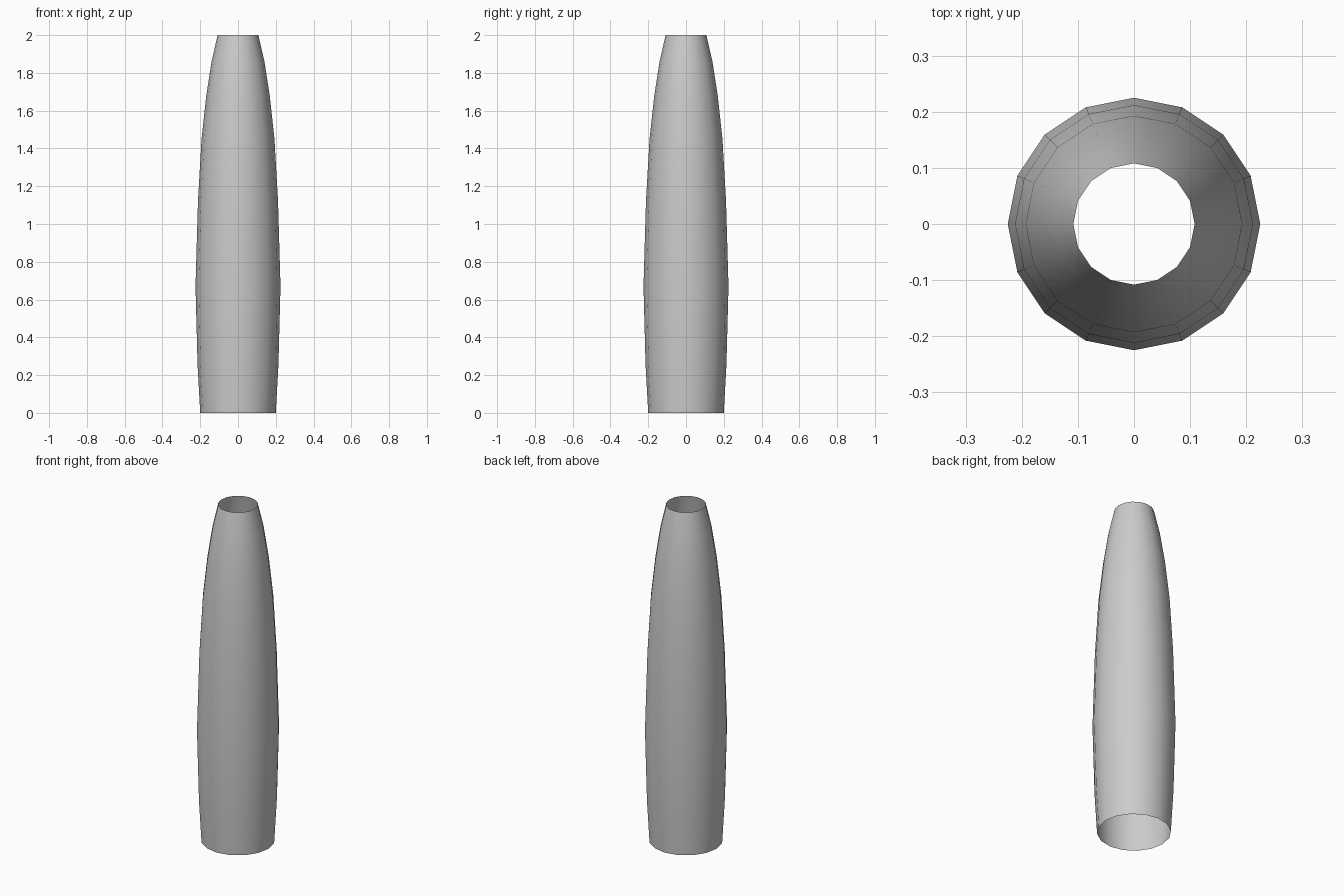
import bpy, bmesh, math

if "Cube" in bpy.data.objects:
    bpy.data.objects.remove(bpy.data.objects["Cube"])

SIDES = 16
# Wall profile: (radius, height)
profile = [(0.20, 0.0), (0.214, 0.25), (0.225, 0.67), (0.212, 1.12),
           (0.193, 1.45), (0.168, 1.68), (0.14, 1.86), (0.108, 2.0)]

# Open tapered sleeve, lofted ring by ring
bm = bmesh.new()
rings = []
for r, z in profile:
    rings.append([bm.verts.new((r * math.cos(2 * math.pi * i / SIDES),
                                r * math.sin(2 * math.pi * i / SIDES), z))
                  for i in range(SIDES)])
for low, high in zip(rings, rings[1:]):
    for i in range(SIDES):
        j = (i + 1) % SIDES
        bm.faces.new((low[i], low[j], high[j], high[i])).smooth = True

mesh = bpy.data.meshes.new("tapered_sleeve")
bm.to_mesh(mesh)
bm.free()
sleeve = bpy.data.objects.new("tapered_sleeve", mesh)
bpy.context.collection.objects.link(sleeve)
